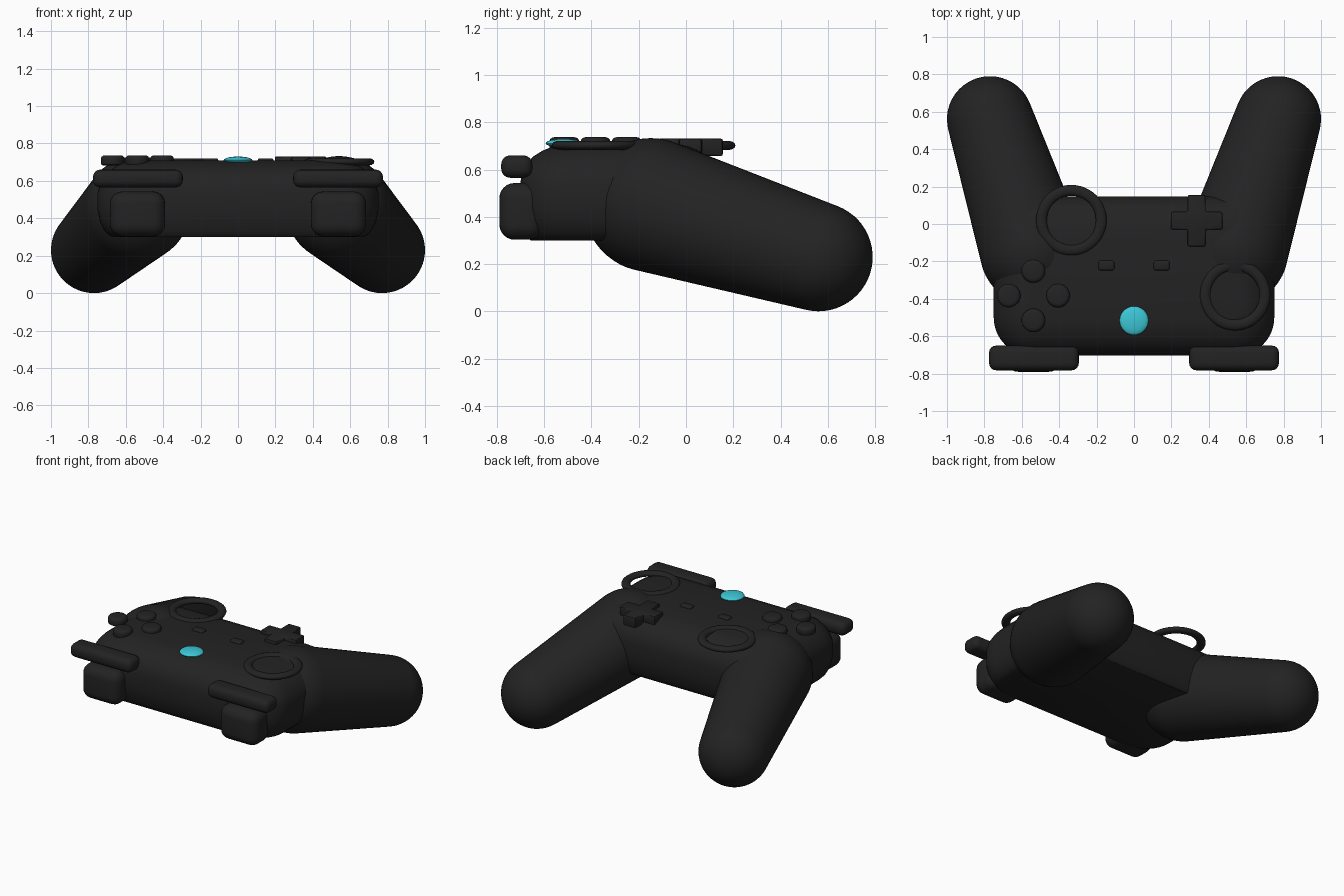
import bpy, bmesh, math
from mathutils import Vector, Matrix

if "Cube" in bpy.data.objects:
    bpy.data.objects.remove(bpy.data.objects["Cube"])


def material(name, rgb):
    m = bpy.data.materials.new(name)
    m.diffuse_color = (*rgb, 1)
    m.use_nodes = True
    m.node_tree.nodes["Principled BSDF"].inputs["Base Color"].default_value = m.diffuse_color
    return m


BLACK = material("soft_black", (0.0165, 0.0165, 0.0165))
CYAN = material("cyan", (0.045, 0.57, 0.67))


def finish(name, bm, mat=BLACK, mirror=False, angle=40):
    """Turn a bmesh in world coordinates into a smooth shaded object."""
    bmesh.ops.recalc_face_normals(bm, faces=bm.faces)
    me = bpy.data.meshes.new(name)
    bm.to_mesh(me)
    bm.free()
    me.materials.append(mat)
    ob = bpy.data.objects.new(name, me)
    bpy.context.collection.objects.link(ob)
    bpy.ops.object.select_all(action='DESELECT')
    ob.select_set(True)
    bpy.context.view_layer.objects.active = ob
    bpy.ops.object.shade_smooth_by_angle(angle=math.radians(angle))
    if mirror:
        ob.modifiers.new("mirror", 'MIRROR')
    return ob


def loft(rings, cap=True):
    """Skin a list of equally long closed rings of points."""
    bm = bmesh.new()
    loops = [[bm.verts.new(p) for p in r] for r in rings]
    n = len(loops[0])
    for a, b in zip(loops, loops[1:]):
        for i in range(n):
            j = (i + 1) % n
            bm.faces.new((a[i], a[j], b[j], b[i]))
    if cap:
        bm.faces.new(loops[0])
        bm.faces.new(loops[-1])
    return bm


def rounded_box(lo, hi, bevel, segments=4):
    lo, hi = Vector(lo), Vector(hi)
    bm = bmesh.new()
    bmesh.ops.create_cube(bm, size=1, matrix=Matrix.Translation((lo + hi) / 2)
                          @ Matrix.Diagonal((*(hi - lo), 1)))
    bmesh.ops.bevel(bm, geom=bm.edges[:], offset=bevel, segments=segments,
                    profile=0.5, affect='EDGES')
    return bm


def rounded_rect(hx, hy, r, cy, z, steps=8):
    pts = []
    for k, (sx, sy) in enumerate(((1, 1), (-1, 1), (-1, -1), (1, -1))):
        for i in range(steps + 1):
            a = math.pi / 2 * (k + i / steps)
            pts.append((sx * (hx - r) + r * math.cos(a),
                        cy + sy * (hy - r) + r * math.sin(a), z))
    return pts


# Main body: rounded slab with a strongly softened top edge
layers = [(0.300, 0.085, 0.045), (0.310, 0.060, 0.035), (0.335, 0.035, 0.025),
          (0.38, 0.012, 0.01), (0.44, 0, 0), (0.54, 0, 0), (0.58, 0.012, 0.008),
          (0.62, 0.035, 0.025), (0.655, 0.065, 0.055), (0.68, 0.10, 0.095),
          (0.698, 0.14, 0.14), (0.708, 0.185, 0.185)]
finish("body", loft([rounded_rect(0.75 - dx, 0.425 - dy, 0.20 - dy * 0.5, -0.277, z)
                     for z, dx, dy in layers]))

# Grips: tapered capsules leaning outward, back and down
near, r_near = Vector((0.54, -0.15, 0.45)), 0.283
far, r_far = Vector((0.77, 0.56, 0.23)), 0.23
axis = far - near
tilt = math.asin((r_near - r_far) / axis.length)
side = axis.cross(Vector((0, 0, 1))).normalized()
up = side.cross(axis).normalized()
fwd = axis.normalized()
profile = []
for centre, radius, a0, a1 in ((near, r_near, -math.pi / 2 + 0.02, tilt),
                               (far, r_far, tilt, math.pi / 2 - 0.02)):
    for i in range(15):
        a = a0 + (a1 - a0) * i / 14
        profile.append((centre + fwd * radius * math.sin(a), radius * math.cos(a)))
finish("grip", loft([[c + (side * math.cos(t) + up * math.sin(t)) * r
                      for t in (math.tau * k / 48 for k in range(48))]
                     for c, r in profile]), mirror=True)

# Shoulder bumpers and triggers
finish("bumper", rounded_box((0.295, -0.782, 0.565), (0.775, -0.65, 0.66), 0.038),
       mirror=True)
finish("trigger", rounded_box((0.39, -0.79, 0.303), (0.685, -0.60, 0.543), 0.065, 6),
       mirror=True)

# Stick rings: slightly flattened tori
for name, x, y in (("left_stick_ring", -0.335, 0.02), ("right_stick_ring", 0.54, -0.38)):
    rings = []
    for k in range(49):
        t = math.tau * k / 48
        rings.append([(x + (0.16 + 0.029 * math.cos(s)) * math.cos(t),
                       y + (0.16 + 0.029 * math.cos(s)) * math.sin(t),
                       0.702 + 0.019 * math.sin(s))
                      for s in (math.tau * j / 14 for j in range(14))])
    ring_mesh = loft(rings, cap=False)
    bmesh.ops.remove_doubles(ring_mesh, verts=ring_mesh.verts, dist=1e-5)
    finish(name, ring_mesh, angle=60)

# Directional pad: a single extruded plus with softened edges
w, l = 0.048, 0.138
plus = [(w, l), (-w, l), (-w, w), (-l, w), (-l, -w), (-w, -w),
        (-w, -l), (w, -l), (w, -w), (l, -w), (l, w), (w, w)]
pad = loft([[(0.335 + px, 0.018 + py, z) for px, py in plus] for z in (0.657, 0.731)])
bmesh.ops.recalc_face_normals(pad, faces=pad.faces)
bmesh.ops.bevel(pad, geom=pad.edges[:], offset=0.009, segments=2,
                profile=0.5, affect='EDGES')
finish("direction_pad", pad)


def round_button(name, x, y, steps, mat=BLACK):
    """Round button from (radius, z) steps."""
    finish(name, loft([[(x + r * math.cos(t), y + r * math.sin(t), z)
                        for t in (math.tau * k / 32 for k in range(32))]
                       for r, z in steps]), mat)


# Four face buttons in a diamond
for name, dx, dy in (("back", 0, 1), ("front", 0, -1), ("left", -1, 0), ("right", 1, 0)):
    round_button(name + "_face_button", -0.538 + 0.132 * dx, -0.383 + 0.132 * dy,
                 [(0.052, 0.683), (0.060, 0.687), (0.063, 0.695), (0.063, 0.718),
                  (0.060, 0.728), (0.053, 0.734), (0.042, 0.737)])

# Coloured home button: a low dome
round_button("home_button", 0, -0.517,
             [(0.077 * math.cos(a), 0.711 + 0.019 * math.sin(a))
              for a in (math.radians(d) for d in (-80, -40, -15, 0, 15, 30, 45, 60, 75, 86))],
             CYAN)

# Two small menu buttons
finish("menu_button", rounded_box((0.105, -0.248, 0.69), (0.19, -0.196, 0.721), 0.011, 3),
       mirror=True)
